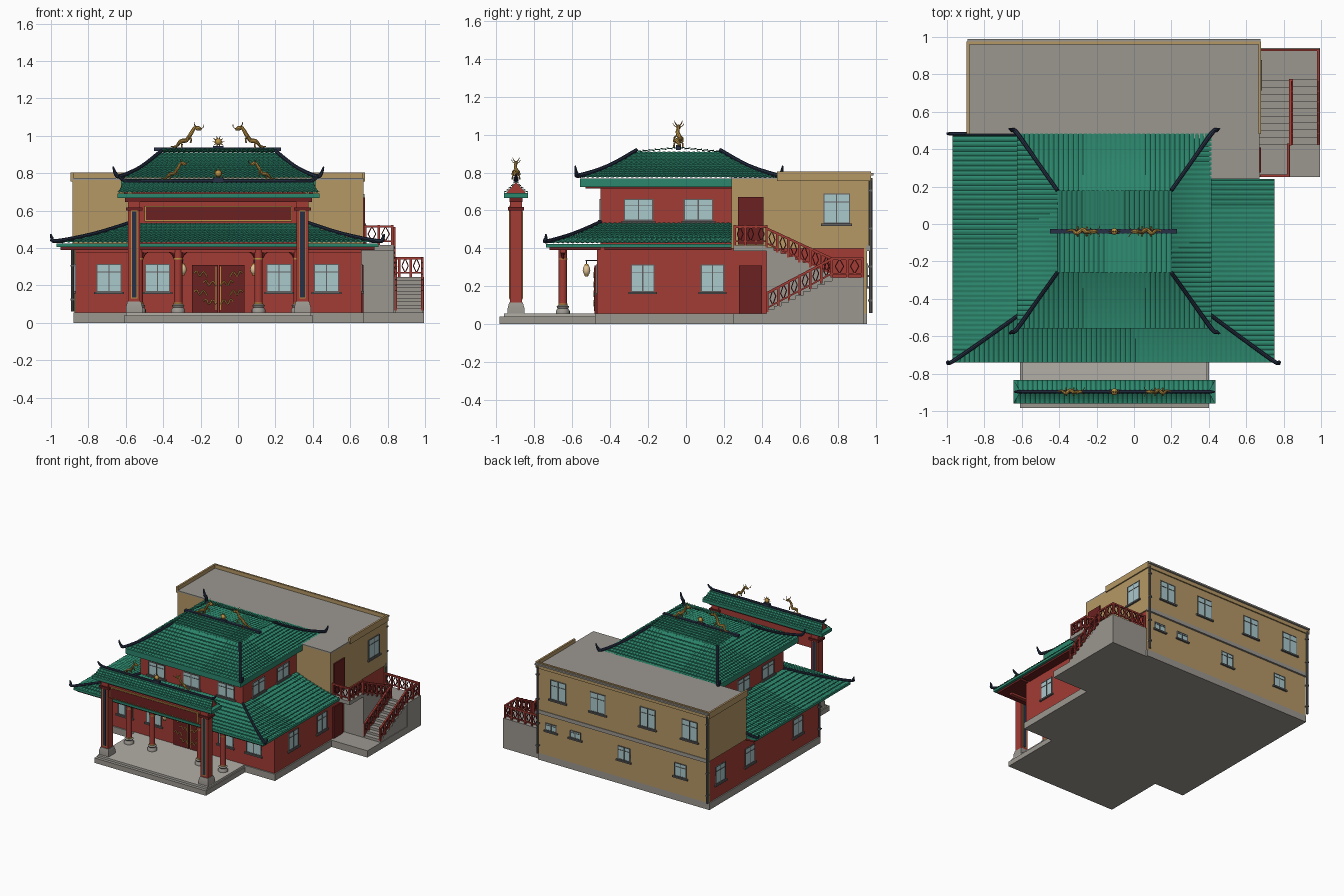
import bpy, bmesh, math
from mathutils import Vector as V

if "Cube" in bpy.data.objects:
    bpy.data.objects.remove(bpy.data.objects["Cube"])

COL = dict(red=(.37, .045, .035), dark_red=(.15, .015, .015), green=(.025, .24, .15), ochre=(.46, .31, .13),
           stone=(.33, .31, .28), pale=(.45, .43, .39), gold=(.5, .29, .06), navy=(.02, .03, .06),
           glass=(.4, .58, .6), frame=(.12, .12, .12), cream=(.75, .55, .3), under=(.05, .05, .05))
MATS, PARTS = {}, {}
for k, c in COL.items():
    MATS[k] = bpy.data.materials.new(k)
    MATS[k].diffuse_color = (*c, 1)

def part(name, mat):
    return PARTS.setdefault(name, (bmesh.new(), mat))[0]

def box(name, mat, x0, x1, y0, y1, z0, z1):
    bm = part(name, mat)
    v = [bm.verts.new((x, y, z)) for x in (x0, x1) for y in (y0, y1) for z in (z0, z1)]
    for f in ((0, 1, 3, 2), (4, 6, 7, 5), (0, 4, 5, 1), (2, 3, 7, 6), (0, 2, 6, 4), (1, 5, 7, 3)):
        bm.faces.new([v[i] for i in f])

def skin(bm, rings):
    n = len(rings[0])
    for a, b in zip(rings, rings[1:]):
        for i in range(n):
            bm.faces.new((a[i], a[(i + 1) % n], b[(i + 1) % n], b[i]))
    bm.faces.new(rings[0][::-1]); bm.faces.new(rings[-1])

def tube(name, mat, pts, r, n=8, sub=4):
    """Tube through points; r is one radius or one per point."""
    bm, p = part(name, mat), [V(q) for q in pts]
    r = r if isinstance(r, (list, tuple)) else [r] * len(p)
    path = []
    for i in range(len(p) - 1):
        a, b, c, d = p[max(i - 1, 0)], p[i], p[i + 1], p[min(i + 2, len(p) - 1)]
        for k in range(sub):
            t = k / sub
            path.append((.5 * (2 * b + (c - a) * t + (2 * a - 5 * b + 4 * c - d) * t**2
                               + (3 * b - a - 3 * c + d) * t**3), r[i] + (r[i + 1] - r[i]) * t))
    path.append((p[-1], r[-1]))
    rings = []
    for i, (c, rad) in enumerate(path):
        q = (path[min(i + 1, len(path) - 1)][0] - path[max(i - 1, 0)][0]).to_track_quat('Z', 'Y')
        rings.append([bm.verts.new(c + q @ V((rad * math.cos(t), rad * math.sin(t), 0)))
                      for t in [math.pi / 4 + 2 * math.pi * j / n for j in range(n)]])
    skin(bm, rings)

def beam(name, mat, a, b, r):
    tube(name, mat, [a, b], r, 4, 1)

def lathe(name, mat, x, y, prof, n=16):
    bm = part(name, mat)
    skin(bm, [[bm.verts.new((x + r * math.cos(2 * math.pi * j / n), y + r * math.sin(2 * math.pi * j / n), z))
               for j in range(n)] for r, z in prof])

def ball(name, mat, x, y, z, r, rz=None):
    rz = rz or r
    lathe(name, mat, x, y, [(max(r * math.sin(math.pi * i / 8), .0006), z - rz * math.cos(math.pi * i / 8)) for i in range(9)], 12)

def panel(name, mat, side, at, a0, a1, z0, z1, d=.006):
    """Thin slab on a wall; side is the axis and sign the wall faces."""
    lo, hi = sorted((at - .004 * (1 if side[1] == '+' else -1), at + d * (1 if side[1] == '+' else -1)))
    box(name, mat, *((lo, hi, a0, a1) if side[0] == 'x' else (a0, a1, lo, hi)), z0, z1)

def window(side, at, c, w, z0, z1):
    a, b = c - w / 2, c + w / 2
    panel('window_panes', 'glass', side, at, a, b, z0, z1, .003)
    for p in ((a, a + .006), (c - .003, c + .003), (b - .006, b)):
        panel('window_frames', 'frame', side, at, *p, z0, z1)
    for q in ((z0, z0 + .006), (z1 - .006, z1), (z0 + (z1 - z0) * .7, z0 + (z1 - z0) * .7 + .004)):
        panel('window_frames', 'frame', side, at, a, b, *q)
    panel('window_sills', 'frame', side, at, a - .012, b + .012, z0 - .012, z0, .014)

def tiles(name, e0, e1, t1, t0, rows, sag=.012, pitch=.026, h=.006):
    """Stepped, ribbed tile slope between an eave e0-e1 and a top edge t0-t1."""
    e0, e1, t0, t1 = map(V, (e0, e1, t0, t1))
    bm, d = part(name, 'green'), (e1 - e0).normalized()
    n = max(2, int((e1 - e0).length / (pitch / 4)))
    prev = None
    for i in range(rows):
        for s, lift in ((i / rows, .007), ((i + 1) / rows, 0)):
            L, R = e0.lerp(t0, s), e1.lerp(t1, s)
            lo, hi, line = (L - e0).dot(d), (R - e0).dot(d), []
            for k in range(n + 1):
                u = min(max(k / n * (e1 - e0).length, lo), hi)
                p = L.lerp(R, (u - lo) / (hi - lo))
                p.z += lift + h * abs(math.cos(math.pi * u / pitch)) - sag * 4 * s * (1 - s)
                line.append(bm.verts.new(p))
            if prev:
                for k in range(n):
                    bm.faces.new((prev[k], prev[k + 1], line[k + 1], line[k]))
            prev = line

# plinths and porch
CX = -.105
box('plinth', 'stone', -.88, .67, -.48, .955, 0, .055)
box('porch_step', 'stone', -.61, .40, -.985, -.47, 0, .04)
box('porch_floor', 'pale', -.60, .39, -.96, -.47, .02, .056)
box('stair_plinth', 'stone', .66, .995, .25, .94, 0, .055)

# walls
box('ground_floor', 'red', -.87, .66, -.47, .945, .05, .42)
box('back_skin', 'ochre', -.875, .665, .94, .955, .055, .42)
box('upper_floor', 'red', -.565, .36, -.45, .47, .4, .755)
box('rear_upper_floor', 'ochre', -.885, .67, .48, .965, .40, .765)
box('rear_side_wing', 'ochre', .30, .67, .24, .49, .40, .765)
box('flat_roof', 'stone', -.885, .67, .48, .965, .765, .775)
box('flat_roof', 'stone', .30, .67, .24, .48, .765, .775)
for b in ((-.895, -.88, .48, .975), (.665, .68, .48, .975), (-.88, .665, .96, .975)):
    box('parapet', 'ochre', *b, .755, .805)
box('parapet_cap', 'stone', -.89, .675, .97, .99, .785, .797)
box('floor_band', 'stone', -.88, .672, .95, .97, .385, .415)

# windows
for x in (-.69, -.43, .22, .473):
    window('y-', -.47, x, .135, .165, .315)
for x in (-.42, CX, .21):
    window('y-', -.45, x, .15, .55, .66)
for y in (-.228, .14):
    window('x+', .66, y, .125, .17, .315)
for y in (-.2, .42, .8):
    window('x-', -.87, y, .125, .17, .315)
for y in (-.25, .065):
    window('x+', .36, y, .155, .545, .66)
    window('x-', -.565, y, .155, .545, .66)
window('x+', .67, .795, .14, .53, .69)
for x in (.48, .12, -.33, -.71):
    window('y+', .965, x, .14, .53, .69)
for x, w, z0, z1 in ((.55, .1, .26, .32), (.33, .1, .26, .32), (-.11, .11, .2, .31), (-.62, .11, .2, .31)):
    window('y+', .955, x, w, z0, z1)

# doors with gilded ornament
for s in (-1, 1):
    a, b = sorted((CX + s * .003, CX + s * .14))
    panel('front_doors', 'dark_red', 'y-', -.47, a, b, .056, .31, .012)
    for j in range(4):
        x, z = CX + s * (.045 + .05 * (j % 2)), .11 + .05 * j
        tube('door_ornament', 'gold', [(x + s * dx, -.484, z + dz) for dx, dz in
             ((-.035, -.015), (-.015, .012), (.005, -.01), (.02, .015), (.035, .005))], .0035, 6)
    beam('door_trim', 'gold', (CX + s * .012, -.484, .07), (CX + s * .012, -.484, .3), .003)
panel('side_doors', 'dark_red', 'x+', .67, .275, .41, .42, .67, .01)
panel('side_doors', 'dark_red', 'x+', .66, .28, .40, .056, .31, .01)

# lower skirt roof
E = .42
tiles('lower_roof', (-.97, -.74, E), (.75, -.74, E), (.36, -.45, .53), (-.565, -.45, .53), 9)
tiles('lower_roof', (.75, -.74, E), (.75, .24, E), (.36, .24, .53), (.36, -.45, .53), 12)
tiles('lower_roof', (-.97, .48, E), (-.97, -.74, E), (-.565, -.45, .53), (-.565, .48, .53), 12)
for x0, x1, y0, y1 in ((-.97, .75, -.74, -.45), (.35, .75, -.45, .24), (-.97, -.55, -.45, .48)):
    box('lower_eaves', 'green', x0, x1, y0, y1, .405, .424)
    box('lower_soffit', 'dark_red', x0 + .02, x1 - .02, y0 + .02, y1, .39, .407)
for xt, xe, s, yb in ((.36, .75, 1, .24), (-.565, -.97, -1, .48)):
    tube('lower_hip_ridges', 'navy', [(xt, -.45, .54), ((xt + xe) / 2, -.595, .478), (xe, -.735, .437),
         (xe + s * .025, -.738, .455), (xe + s * .032, -.74, .475)], [.01, .01, .011, .009, .004])
tube('lower_hip_ridges', 'navy', [(-.565, .482, .535), (-.77, .482, .472), (-.97, .482, .437), (-.999, .484, .47)], [.01, .01, .01, .004])

# upper hipped roof with a low ridge cap
X0, X1, Y0, Y1, Z, T = -.625, .415, -.56, .485, .765, .905
a0, a1, b0, b1 = -.41, .20, -.26, .18
tiles('upper_roof', (X0, Y0, Z), (X1, Y0, Z), (a1, b0, T), (a0, b0, T), 11)
tiles('upper_roof', (X1, Y0, Z), (X1, Y1, Z), (a1, b1, T), (a1, b0, T), 11)
tiles('upper_roof', (X1, Y1, Z), (X0, Y1, Z), (a0, b1, T), (a1, b1, T), 11)
tiles('upper_roof', (X0, Y1, Z), (X0, Y0, Z), (a0, b0, T), (a0, b1, T), 11)
tiles('upper_roof', (a0, b0, T), (a1, b0, T), (a1, -.04, .925), (a0, -.04, .925), 7, 0)
tiles('upper_roof', (a1, b1, T), (a0, b1, T), (a0, -.04, .925), (a1, -.04, .925), 7, 0)
box('upper_cap_base', 'green', a0, a1, b0, b1, .89, .908)
box('upper_eaves', 'green', X0, X1, Y0, Y1, .725, .769)
box('upper_soffit', 'dark_red', X0 + .03, X1 - .03, Y0 + .03, Y1 - .03, .715, .73)
for xt, xe, s in ((a0, X0, -1), (a1, X1, 1)):
    for yt, ye, t in ((b0, Y0, -1), (b1, Y1, 1)):
        tube('upper_hip_ridges', 'navy', [(xt, yt, T + .015), ((xt + xe) / 2, (yt + ye) / 2, .836), (xe, ye, .785),
             (xe + s * .028, ye + t * .018, .795), (xe + s * .043, ye + t * .025, .835)], [.01, .01, .012, .011, .004])
box('main_ridge', 'navy', -.45, .23, -.052, -.028, .92, .938)

# porch columns, brackets and lanterns
for x in (-.53, -.32, .11, .32):
    lathe('column_bases', 'stone', x, -.65, [(.037, .055), (.037, .07), (.028, .082), (.034, .093), (.024, .1)])
    lathe('columns', 'red', x, -.65, [(.022, .1), (.022, .39)])
    lathe('column_bands', 'gold', x, -.65, [(.024, .1), (.024, .108)])
    lathe('column_bands', 'gold', x, -.65, [(.024, .34), (.024, .347)])
    for s in (-1, 1):
        tube('column_brackets', 'dark_red', [(x + s * .018, -.65, .345), (x + s * .03, -.65, .375), (x + s * .055, -.65, .39)], [.006, .012, .01], 6)
box('porch_beam', 'red', -.87, .66, -.665, -.635, .375, .4)
for x in (-.295, .085):
    ball('lanterns', 'cream', x, -.525, .285, .02, .028)
    beam('lantern_arms', 'navy', (x, -.47, .335), (x, -.53, .335), .004)
    beam('lantern_arms', 'navy', (x, -.525, .335), (x, -.525, .31), .003)
    lathe('lantern_caps', 'gold', x, -.525, [(.012, .308), (.008, .317)])
    lathe('lantern_caps', 'gold', x, -.525, [(.008, .252), (.012, .262)])

# ceremonial gate
GY = -.897
for s in (-1, 1):
    x = CX + s * .45
    bm = part('gate_post_bases', 'stone')
    skin(bm, [[bm.verts.new((x + i * w, GY + j * w, z)) for i, j in ((-1, -1), (1, -1), (1, 1), (-1, 1))]
              for w, z in ((.044, .055), (.044, .085), (.036, .115))])
    box('gate_posts', 'red', x - .032, x + .032, GY - .032, GY + .032, .11, .66)
    for q in (-1, 1):
        panel('gate_post_trim', 'gold', 'y' + ('+' if q > 0 else '-'), GY + q * .032, x - .017, x + .017, .13, .6, .003)
        panel('gate_post_panels', 'navy', 'y' + ('+' if q > 0 else '-'), GY + q * .032, x - .013, x + .013, .135, .595, .005)
    box('gate_capitals', 'dark_red', x - .045, x + .045, GY - .042, GY + .042, .6, .618)
box('gate_beam', 'red', CX - .45, CX + .45, GY - .022, GY + .022, .53, .645)
box('gate_top_beam', 'dark_red', CX - .5, CX + .5, GY - .035, GY + .035, .645, .672)
box('sign_frame', 'gold', CX - .395, CX + .395, GY - .034, GY - .015, .543, .626)
box('sign_board', 'dark_red', CX - .388, CX + .388, GY - .037, GY - .015, .549, .62)
g0, g1, r0, r1, ya, yb = CX - .54, CX + .54, CX - .505, CX + .505, GY - .064, GY + .064
tiles('gate_roof', (g0, ya, .688), (g1, ya, .688), (r1, GY, .752), (r0, GY, .752), 5, .006)
tiles('gate_roof', (g1, yb, .688), (g0, yb, .688), (r0, GY, .752), (r1, GY, .752), 5, .006)
box('gate_eaves', 'green', g0, g1, ya, yb, .667, .692)
for x in (r0 + .01, r1 - .01):
    bm = part('gate_gables', 'red')
    skin(bm, [[bm.verts.new((x + d, y, z)) for y, z in ((ya + .01, .69), (yb - .01, .69), (GY, .75))] for d in (-.01, .01)])
tube('gate_ridge', 'navy', [(r0 - .03, GY, .79), (r0, GY, .763), (r0 + .1, GY, .757), (r1 - .1, GY, .757), (r1, GY, .763), (r1 + .03, GY, .79)],
     [.004, .01, .01, .01, .01, .004])

# gilded dragons and flaming pearls on the ridges
def dragon(x, y, z, s, k):
    P = lambda a, b, c: (x + s * a * k, y + b * k, z + c * k)
    tube('ridge_dragons', 'gold', [P(0, 0, .012), P(.03, .008, .012), P(.055, -.01, .04), P(.085, .01, .045),
         P(.11, -.004, .08), P(.13, 0, .112), P(.15, 0, .11), P(.168, 0, .103)],
         [i * k for i in (.002, .007, .011, .012, .011, .009, .013, .005)])
    for b in (-1, 1):
        for a, c in ((.05, .035), (.1, .065)):
            tube('ridge_dragons', 'gold', [P(a, b * .006, c), P(a + .012, b * .022, c - .012), P(a + .008, b * .024, c - .035)], .0045 * k, 6, 2)
        tube('dragon_horns', 'gold', [P(.14, b * .006, .118), P(.13, b * .016, .13), P(.128, b * .022, .145)], [.004 * k, .003 * k, .001], 6, 3)
        tube('dragon_horns', 'gold', [P(.16, b * .006, .108), P(.178, b * .02, .115), P(.18, b * .03, .13)], .0018, 5, 3)

def pearl(y, z):
    box('pearl_stands', 'navy', CX - .028, CX + .028, y - .013, y + .013, z - .01, z + .014)
    ball('pearls', 'gold', CX, y, z + .036, .018)
    for j in range(10):
        t = 2 * math.pi * j / 10
        tube('pearl_rays', 'gold', [(CX + r * math.cos(t), y, z + .036 + r * math.sin(t)) for r in (.015, .032)], [.004, .001], 5, 1)

for y, z, k in ((-.04, .932, .98), (GY, .763, .8)):
    for s in (-1, 1):
        dragon(CX - s * (.255 if k > .9 else .305), y, z, s, k)
    pearl(y, z)

# outside stair: two flights, landings
box('upper_landing', 'stone', .66, .835, .25, .425, .385, .415)
box('lower_landing', 'stone', .66, .995, .77, .94, 0, .245)
for i in range(9):
    y = .425 + i * .345 / 9
    box('upper_flight', 'stone', .66, .835, y, y + .345 / 9, .05, .405 - i * .016)
    box('lower_flight', 'stone', .84, .99, y, y + .345 / 9, .05, .076 + i * .019)

# railings
def rail(a, b):
    a, b = V(a), V(b)
    n, up = max(1, round((b - a).length / .065)), V((0, 0, 1))
    for h, r in ((.1, .009), (.022, .006)):
        beam('rail_bars', 'red', a + up * h, b + up * h, r)
    for i in range(n + 1):
        p = a.lerp(b, i / n)
        beam('rail_posts', 'red', p, p + up * .107, .009)
        if i < n:
            q = a.lerp(b, (i + 1) / n)
            m = (p + q) / 2
            for u in (p.lerp(q, .22), p.lerp(q, .78)):
                for h0, h1 in ((.022, .06), (.1, .06)):
                    beam('rail_infill', 'dark_red', m + up * h0, u + up * h1, .004)

for a, b in (((.68, .258, .415), (.825, .258, .415)), ((.825, .258, .415), (.825, .425, .415)),
             ((.835, .425, .405), (.835, .77, .245)), ((.985, .43, .065), (.985, .77, .245)),
             ((.985, .77, .245), (.985, .93, .245)), ((.68, .93, .245), (.985, .93, .245)), ((.843, .43, .065), (.843, .77, .245))):
    rail(a, b)

# drain pipes
for x, y, z in ((.66, .975, .77), (-.875, .975, .77), (-.885, -.46, .39)):
    tube('drain_pipes', 'frame', [(x, y, z), (x, y, .06)], .008, 8, 1)
    for h in (.12, .3, .5, .7):
        if h < z:
            box('pipe_clips', 'frame', x - .011, x + .011, y - .014, y + .01, h, h + .01)

# turn every collected part into an object
for name, (bm, mat) in PARTS.items():
    bmesh.ops.remove_doubles(bm, verts=bm.verts, dist=1e-5) if 'roof' in name else None
    if name not in ('lower_roof', 'upper_roof', 'gate_roof'):
        bmesh.ops.recalc_face_normals(bm, faces=bm.faces)
    me = bpy.data.meshes.new(name)
    bm.to_mesh(me); bm.free()
    me.materials.append(MATS[mat])
    ob = bpy.data.objects.new(name, me)
    bpy.context.collection.objects.link(ob)
    ob.select_set(True)
    bpy.context.view_layer.objects.active = ob
bpy.ops.object.shade_smooth_by_angle(angle=math.radians(40))

for m in bpy.data.materials:
    if m.users and not m.is_grease_pencil:
        m.use_nodes = True
        m.node_tree.nodes["Principled BSDF"].inputs["Base Color"].default_value = m.diffuse_color
